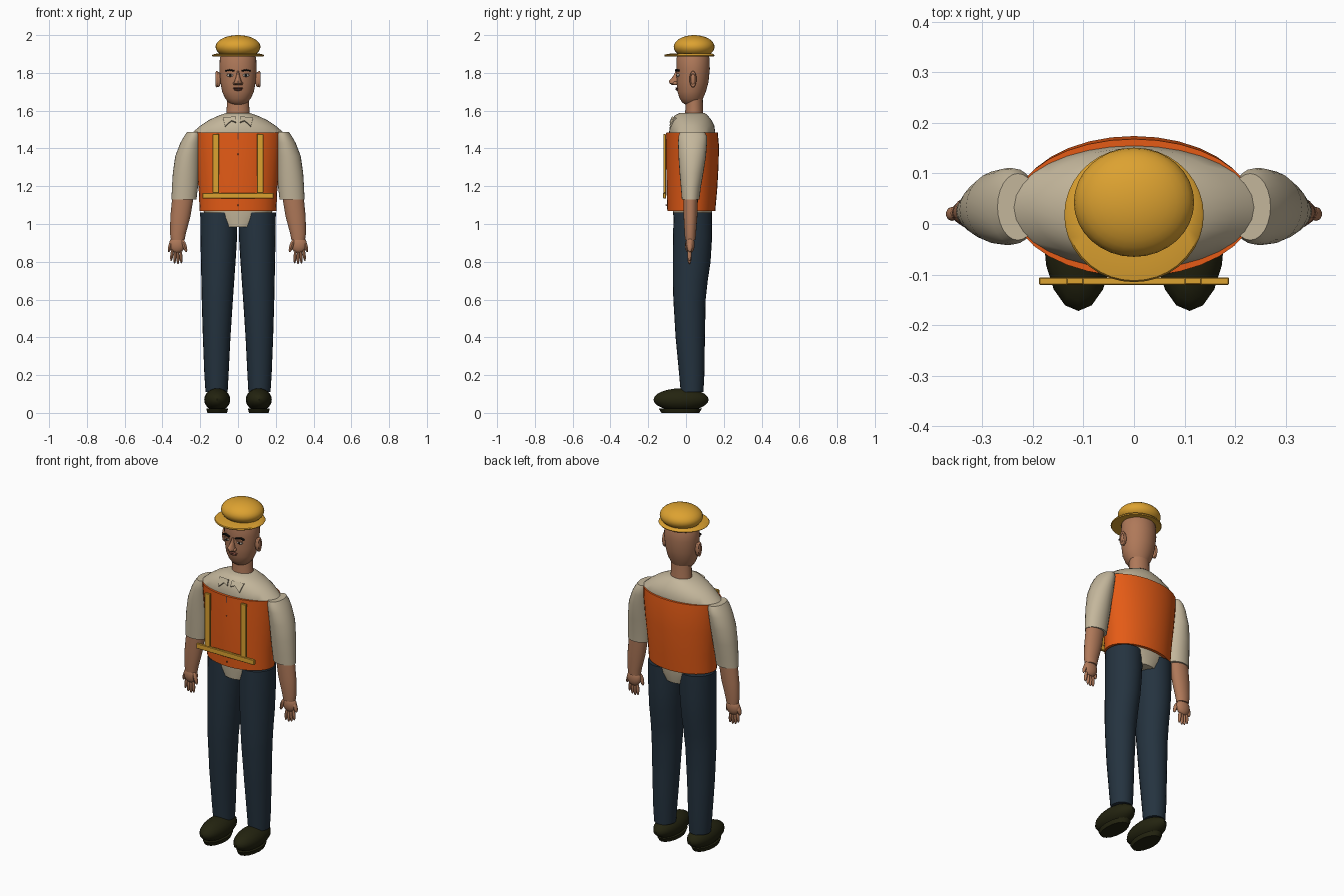
import bpy, bmesh, math
from mathutils import Matrix, Vector


def mat(name, rgb):
    m = bpy.data.materials.new(name)
    m.diffuse_color = (*rgb, 1)
    return m


ORANGE = mat("vest_orange", (0.78, 0.105, 0.008))
YELLOW = mat("safety_yellow", (0.72, 0.36, 0.03))
BEIGE = mat("shirt_beige", (0.55, 0.47, 0.33))
NAVY = mat("trouser_navy", (0.018, 0.033, 0.05))
BOOT = mat("boot_dark", (0.017, 0.017, 0.005))
SKIN = mat("skin", (0.43, 0.19, 0.10))
BLACK = mat("brow_black", (0.008, 0.007, 0.006))
LIP = mat("lip_brown", (0.18, 0.06, 0.04))
WHITE = mat("eye_white", (0.6, 0.55, 0.48))
SIDES = (("left", -1), ("right", 1))


def finish(name, bm, material, angle=40):
    bmesh.ops.recalc_face_normals(bm, faces=bm.faces)
    me = bpy.data.meshes.new(name)
    bm.to_mesh(me)
    bm.free()
    me.materials.append(material)
    me.shade_smooth()
    me.set_sharp_from_angle(angle=math.radians(angle))
    ob = bpy.data.objects.new(name, me)
    bpy.context.collection.objects.link(ob)
    return ob


def loft(name, rings, material, n=24):
    """Skin over elliptical rings given as (z, cx, cy, rx, ry)."""
    bm = bmesh.new()
    loops = []
    for z, cx, cy, rx, ry in rings:
        loops.append([bm.verts.new((cx + rx * math.cos(2 * math.pi * i / n),
                                    cy + ry * math.sin(2 * math.pi * i / n), z))
                      for i in range(n)])
    for a, b in zip(loops, loops[1:]):
        for i in range(n):
            bm.faces.new((a[i], a[(i + 1) % n], b[(i + 1) % n], b[i]))
    bm.faces.new(loops[0])
    bm.faces.new(loops[-1])
    return finish(name, bm, material)


def spans(rings, s=1):
    """Rings given as (z, x_min, x_max, y_min, y_max), mirrored by s."""
    return [(z, s * (x0 + x1) / 2, (y0 + y1) / 2, (x1 - x0) / 2, (y1 - y0) / 2)
            for z, x0, x1, y0, y1 in rings]


def ball(name, loc, radii, material, u=20, v=12, turn=0):
    bm = bmesh.new()
    bmesh.ops.create_uvsphere(bm, u_segments=u, v_segments=v, radius=1)
    bm.transform(Matrix.Translation(loc) @ Matrix.Rotation(turn, 4, 'Y')
                 @ Matrix.Diagonal((*radii, 1)))
    return finish(name, bm, material)


def box(name, loc, size, material, turn=0):
    bm = bmesh.new()
    bmesh.ops.create_cube(bm, size=1)
    bm.transform(Matrix.Translation(loc) @ Matrix.Rotation(turn, 4, 'Y')
                 @ Matrix.Diagonal((*size, 1)))
    bmesh.ops.bevel(bm, geom=bm.edges[:], offset=min(size) * 0.15, segments=1,
                    affect='EDGES')
    return finish(name, bm, material, 25)


# Shirt body, from the tail between the legs up to the sloped shoulders
shirt = spans([(0.985, -0.10, 0.10, -0.062, 0.125), (1.03, -0.16, 0.16, -0.066, 0.135),
               (1.08, -0.19, 0.19, -0.07, 0.14), (1.40, -0.20, 0.20, -0.08, 0.15),
               (1.483, -0.242, 0.242, -0.09, 0.155), (1.52, -0.20, 0.20, -0.085, 0.15),
               (1.55, -0.155, 0.155, -0.076, 0.135), (1.575, -0.10, 0.10, -0.06, 0.115),
               (1.587, -0.065, 0.065, -0.035, 0.10)])
loft("shirt", shirt, BEIGE, 32)

# Vest
loft("vest", spans([(1.07, -0.203, 0.203, -0.099, 0.155), (1.18, -0.208, 0.208, -0.103, 0.165),
                    (1.32, -0.222, 0.222, -0.105, 0.173), (1.42, -0.232, 0.232, -0.105, 0.174),
                    (1.485, -0.238, 0.238, -0.104, 0.168)]), ORANGE, 32)

# Reflective straps on the chest
box("waist_strap", (0, -0.113, 1.15), (0.376, 0.015, 0.03), YELLOW)
for side, s in SIDES:
    box(side + "_chest_strap", (s * 0.117, -0.113, 1.32), (0.034, 0.014, 0.312), YELLOW)


def shirt_front(x, z):
    """Point on the front of the upper shirt."""
    for a, b in zip(shirt, shirt[1:]):
        if a[0] <= z <= b[0]:
            t = (z - a[0]) / (b[0] - a[0])
            cy, rx, ry = (a[k] + (b[k] - a[k]) * t for k in (2, 3, 4))
            return Vector((x, cy - ry * math.sqrt(max(0, 1 - (x / rx) ** 2)), z))


# Collar flaps and front placket
for side, s in SIDES:
    bm = bmesh.new()
    outline = [(0.012, 1.566), (0.01, 1.535), (0.035, 1.545), (0.068, 1.515), (0.08, 1.56)]
    top = [bm.verts.new(shirt_front(s * x, z) + Vector((0, -0.008, 0.004))) for x, z in outline]
    low = [bm.verts.new(shirt_front(s * x, z) + Vector((0, 0.004, -0.004))) for x, z in outline]
    bm.faces.new(top)
    bm.faces.new(low)
    for i in range(5):
        j = (i + 1) % 5
        bm.faces.new((top[i], top[j], low[j], low[i]))
    finish(side + "_collar", bm, BEIGE, 20)
box("placket", (0, -0.104, 1.465), (0.005, 0.006, 0.035), LIP)
for i, z in enumerate((1.37, 1.1)):
    ball(f"button_{i}", (0, -0.104, z), (0.004, 0.004, 0.004), LIP, 8, 6)

for side, s in SIDES:
    # Trouser leg
    loft(side + "_trouser_leg", spans(
        [(0.11, 0.055, 0.172, -0.028, 0.092), (0.2, 0.05, 0.178, -0.036, 0.097),
         (0.4, 0.04, 0.186, -0.055, 0.1), (0.6, 0.027, 0.192, -0.067, 0.104),
         (0.7, 0.02, 0.194, -0.07, 0.115), (0.8, 0.013, 0.196, -0.07, 0.13),
         (0.93, 0.005, 0.199, -0.069, 0.138), (1.06, 0.003, 0.2, -0.065, 0.138)], s), NAVY)
    # Boot with a thin sole
    ball(side + "_boot", (s * 0.11, -0.026, 0.07), (0.069, 0.146, 0.06), BOOT, 16, 12)
    loft(side + "_sole", [(0.0, s * 0.11, -0.03, 0.052, 0.10),
                          (0.024, s * 0.11, -0.03, 0.058, 0.115)], BOOT, 16)
    # Sleeve
    loft(side + "_sleeve", spans(
        [(1.13, 0.22, 0.352, -0.022, 0.071), (1.19, 0.213, 0.35, -0.027, 0.078),
         (1.27, 0.205, 0.345, -0.034, 0.092), (1.36, 0.198, 0.332, -0.04, 0.106),
         (1.43, 0.192, 0.305, -0.042, 0.111), (1.465, 0.19, 0.285, -0.04, 0.11),
         (1.487, 0.19, 0.27, -0.032, 0.10)], s), BEIGE)
    # Forearm and wrist
    loft(side + "_forearm", spans(
        [(0.915, 0.283, 0.355, -0.005, 0.05), (0.95, 0.276, 0.36, -0.008, 0.053),
         (1.04, 0.252, 0.358, -0.013, 0.06), (1.14, 0.235, 0.348, -0.014, 0.063)], s), SKIN, 20)
    # Hand
    ball(side + "_palm", (s * 0.322, 0.022, 0.892), (0.043, 0.024, 0.047), SKIN, 16, 10)
    for i, (x, z) in enumerate(((0.302, 0.828), (0.318, 0.823), (0.334, 0.827), (0.35, 0.84))):
        ball(f"{side}_finger_{i}", (s * x, 0.018, z), (0.0085, 0.011, 0.037), SKIN, 10, 8,
             s * (0.32 - x) * 4)
    ball(side + "_thumb", (s * 0.283, 0.008, 0.885), (0.011, 0.013, 0.036), SKIN, 10, 8, s * 0.3)
    ball(side + "_knuckle", (s * 0.36, 0.02, 0.88), (0.01, 0.014, 0.03), SKIN, 10, 8, -s * 0.25)

# Neck and head
loft("neck", spans([(1.54, -0.068, 0.068, -0.012, 0.097), (1.60, -0.06, 0.06, -0.004, 0.09),
                    (1.69, -0.058, 0.058, -0.002, 0.088)]), SKIN)
loft("head", spans([(1.633, -0.035, 0.035, -0.005, 0.06), (1.643, -0.05, 0.05, -0.02, 0.08),
                    (1.665, -0.068, 0.068, -0.034, 0.09), (1.70, -0.084, 0.084, -0.045, 0.105),
                    (1.75, -0.093, 0.093, -0.05, 0.119), (1.82, -0.099, 0.099, -0.05, 0.126),
                    (1.88, -0.096, 0.096, -0.05, 0.124), (1.93, -0.07, 0.07, -0.03, 0.10)]),
     SKIN, 32)

# Face
loft("nose", spans([(1.735, -0.016, 0.016, -0.072, -0.03), (1.745, -0.022, 0.022, -0.088, -0.03),
                    (1.758, -0.018, 0.018, -0.09, -0.03), (1.78, -0.01, 0.01, -0.07, -0.03),
                    (1.81, -0.006, 0.006, -0.054, -0.03)]), SKIN, 12)
ball("upper_lip", (0, -0.045, 1.719), (0.027, 0.011, 0.005), LIP, 12, 8)
ball("lower_lip", (0, -0.044, 1.711), (0.022, 0.012, 0.006), LIP, 12, 8)
for side, s in SIDES:
    ball(side + "_nostril_wing", (s * 0.017, -0.056, 1.745), (0.01, 0.014, 0.01), SKIN, 10, 8)
    ball(side + "_eye", (s * 0.041, -0.041, 1.787), (0.019, 0.009, 0.008), WHITE, 12, 8)
    ball(side + "_iris", (s * 0.041, -0.047, 1.787), (0.007, 0.005, 0.007), BLACK, 10, 8)
    box(side + "_eyelid", (s * 0.041, -0.046, 1.796), (0.036, 0.01, 0.004), SKIN)
    box(side + "_brow_inner", (s * 0.032, -0.05, 1.813), (0.028, 0.014, 0.008), BLACK, -s * 0.2)
    box(side + "_brow_outer", (s * 0.056, -0.042, 1.813), (0.025, 0.014, 0.007), BLACK, s * 0.25)
    # Ear: disc with a raised rim
    ball(side + "_ear", (s * 0.104, 0.037, 1.765), (0.014, 0.018, 0.041), SKIN, 14, 10)
    bpy.ops.mesh.primitive_torus_add(major_segments=20, minor_segments=8,
                                     major_radius=1, minor_radius=0.25,
                                     location=(s * 0.112, 0.037, 1.767),
                                     rotation=(0, math.pi / 2, 0))
    rim = bpy.context.object
    rim.name = side + "_ear_rim"
    rim.scale = (0.035, 0.015, 0.028)
    rim.data.materials.append(SKIN)
    rim.data.shade_smooth()

# Hard hat: dome and thin dished brim
ball("hat_dome", (0, 0.043, 1.938), (0.119, 0.108, 0.062), YELLOW, 32, 16)
loft("hat_brim", [(1.887, 0, 0.018, 0.134, 0.13), (1.892, 0, 0.018, 0.138, 0.133),
                  (1.897, 0, 0.018, 0.134, 0.13), (1.903, 0, 0.03, 0.11, 0.108)], YELLOW, 36)
